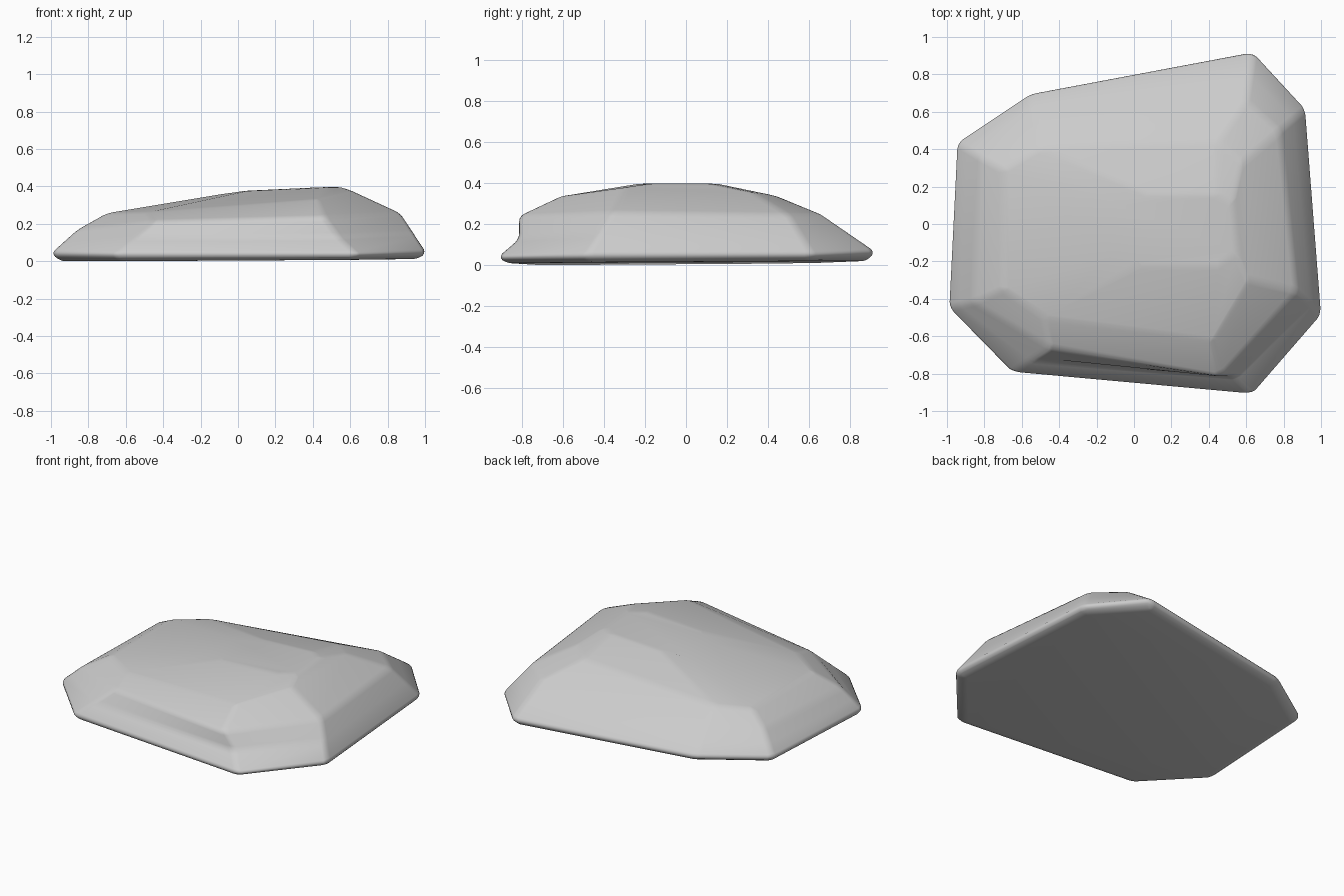
import bpy, bmesh
from mathutils import Vector

if "Cube" in bpy.data.objects:
    bpy.data.objects.remove(bpy.data.objects["Cube"])

# Eight-cornered rings, counter-clockwise from the front-left corner
base = [(-1.0, -.45, .045), (-.66, -.80, .04), (.64, -.92, .04), (1.01, -.49, .045),
        (.925, .62, .05), (.64, .93, .065), (-.56, .705, .05), (-.955, .44, .045)]
shoulder = [(-.86, -.42, .17), (-.45, -.66, .22), (.46, -.82, .24), (.87, -.36, .26),
            (.78, .50, .25), (.60, .66, .25), (-.52, .54, .18), (-.83, .36, .18)]
crown = [(-.70, -.35, .26), (-.48, -.50, .265), (.42, -.62, .335), (.61, -.30, .38),
         (.58, .33, .355), (.45, .44, .34), (-.50, .41, .27), (-.70, .29, .255)]
top = [(-.10, -.15, .36), (.08, -.22, .385), (.45, -.22, .40), (.55, -.15, .40),
       (.53, .10, .40), (.45, .15, .40), (.08, .15, .385), (-.10, .10, .36)]

# Tucked-in underside, slightly lower at the front left
bottom = [(x * .95, y * .95, .012 + .006 * x + .006 * y) for x, y, z in base]
# Flank halfway up, with the undercut ledge at the front right
flank = [Vector(a).lerp(Vector(b), .5) for a, b in zip(base, shoulder)]
flank[2] = Vector((.54, -.815, .13))

# Loft the rings into one closed stone
bm = bmesh.new()
rings = [[bm.verts.new(p) for p in r] for r in (bottom, base, flank, shoulder, crown, top)]
for lo, hi in zip(rings, rings[1:]):
    for i in range(8):
        j = (i + 1) % 8
        bm.faces.new((lo[i], lo[j], hi[j], hi[i]))
bm.faces.new(rings[0][::-1])
bm.faces.new(rings[-1])
bmesh.ops.recalc_face_normals(bm, faces=bm.faces)
zmin = min(v.co.z for v in bm.verts)
for v in bm.verts:
    v.co.z -= zmin
mesh = bpy.data.meshes.new("flat_rock")
bm.to_mesh(mesh)
bm.free()
rock = bpy.data.objects.new("flat_rock", mesh)
bpy.context.collection.objects.link(rock)

# Worn, rounded edges
bevel = rock.modifiers.new("worn_edges", 'BEVEL')
bevel.width = .04
bevel.segments = 3
bevel.limit_method = 'ANGLE'
bevel.angle_limit = .15
mesh.polygons.foreach_set("use_smooth", [True] * len(mesh.polygons))
